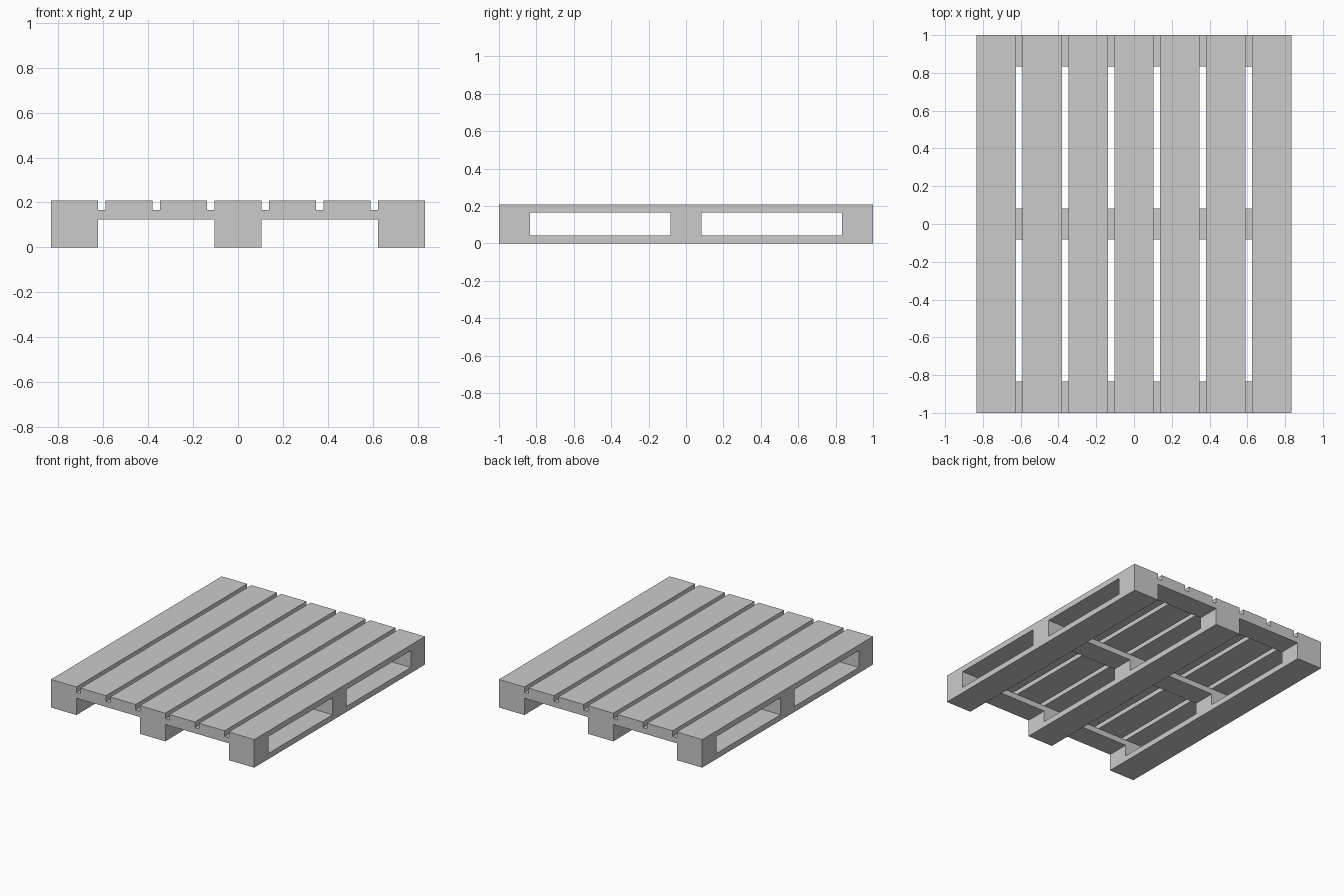
import bpy, bmesh
from mathutils import Matrix

if "Cube" in bpy.data.objects:
    bpy.data.objects.remove(bpy.data.objects["Cube"])

# Dimensions in board thicknesses (one thickness = 1/24 unit)
UNIT = 1 / 24
LENGTH, WIDTH = 48, 40
BOARD_W, BLOCK_D = 5, 4
X3 = (-17.5, 0, 17.5)      # runner / block columns
Y3 = (-22, 0, 22)          # stringer / block rows


def boxes(name, size, centres, z):
    """One object holding equal boxes resting at height z."""
    bm = bmesh.new()
    for x, y in centres:
        m = Matrix.Translation((x, y, z + size[2] / 2)) @ Matrix.Diagonal((*size, 1))
        bmesh.ops.create_cube(bm, size=1, matrix=m)
    mesh = bpy.data.meshes.new(name)
    bm.to_mesh(mesh)
    bm.free()
    obj = bpy.data.objects.new(name, mesh)
    bpy.context.collection.objects.link(obj)
    return obj


# Three bottom runners, nine blocks, three cross stringers, seven deck boards
pallet = boxes("pallet", (BOARD_W, LENGTH, 1), [(x, 0) for x in X3], 0)
blocks = boxes("blocks", (BOARD_W, BLOCK_D, 2), [(x, y) for x in X3 for y in Y3], 1)
stringers = boxes("stringers", (WIDTH, BLOCK_D, 1), [(0, y) for y in Y3], 3)
deck = boxes("deck_boards", (BOARD_W, LENGTH, 1),
             [((i - 3) * 35 / 6, 0) for i in range(7)], 4)

# Fuse the layers into one solid
bpy.context.view_layer.objects.active = pallet
for part in (blocks, stringers, deck):
    mod = pallet.modifiers.new("fuse", 'BOOLEAN')
    mod.operation = 'UNION'
    mod.solver = 'EXACT'
    mod.object = part
    bpy.ops.object.modifier_apply(modifier=mod.name)
    bpy.data.objects.remove(part)

# Bring to final size
pallet.data.transform(Matrix.Scale(UNIT, 4))
